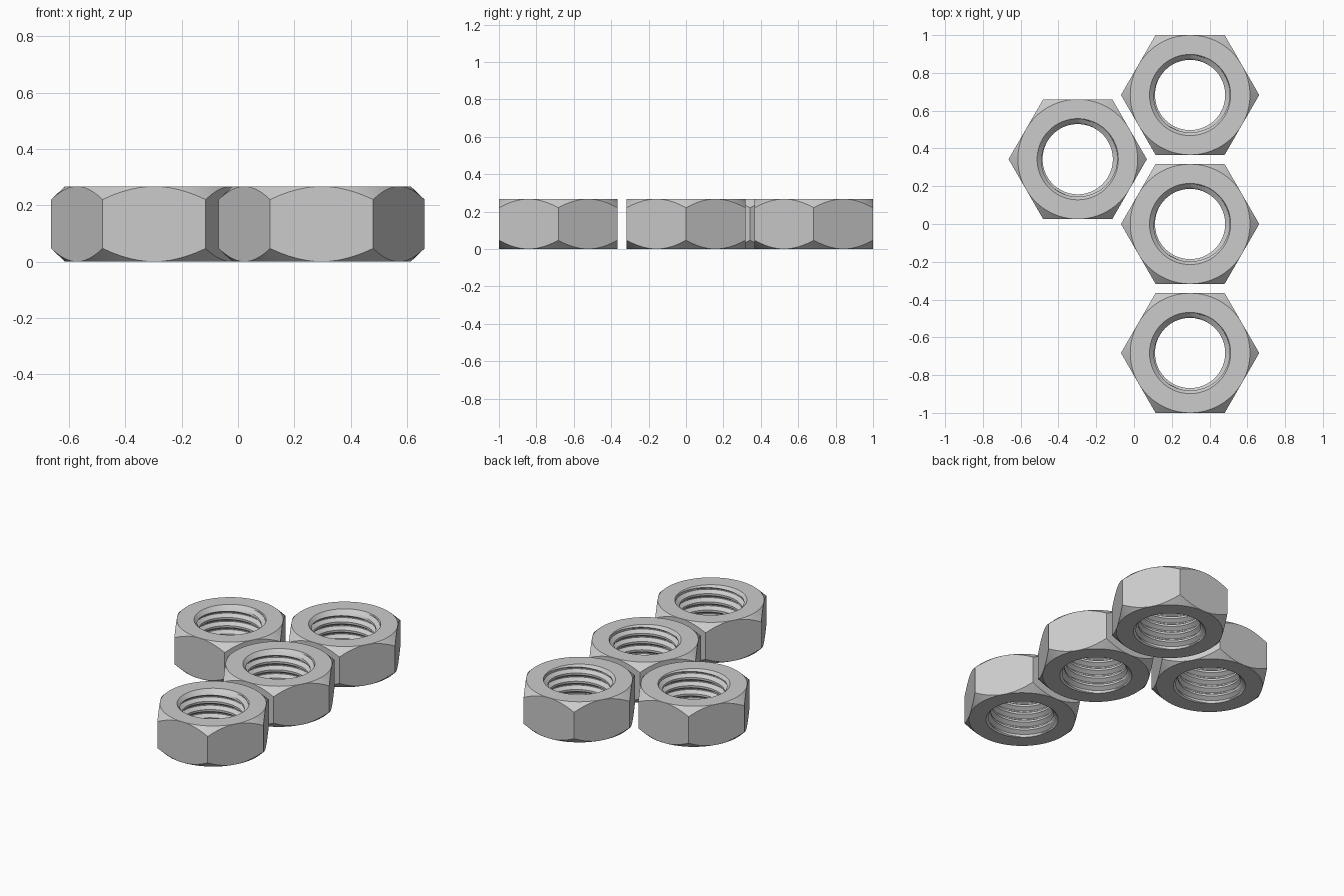
import bpy, bmesh, math

if "Cube" in bpy.data.objects:
    bpy.data.objects.remove(bpy.data.objects["Cube"])

H = 0.267            # nut height
FLAT = 0.317         # centre to flat
DROP = 0.95          # slope of the corner chamfer
MINOR, MAJOR, MOUTH = 0.186, 0.211, 0.215
PITCH = 0.054
N = 72               # columns around the nut

steel = bpy.data.materials.new("steel grey")
steel.diffuse_color = (0.6, 0.6, 0.6, 1)
steel.use_nodes = True
steel.node_tree.nodes["Principled BSDF"].inputs["Base Color"].default_value = steel.diffuse_color

# one thread turn: (fraction of pitch, radius), flat crest, flank, flat root, flank
TURN = [(0.0, MINOR), (0.25, MINOR), (0.40, (MINOR + MAJOR) / 2), (0.56, MAJOR),
        (0.69, MAJOR), (0.85, (MINOR + MAJOR) / 2)]
TURNS = math.ceil(H / PITCH) + 2


def column(angle):
    """Closed (radius, z) section of the nut at one angle."""
    corner = FLAT / math.cos(angle % (math.pi / 3) - math.pi / 6)
    drop = (corner - FLAT) * DROP
    pts = [(FLAT, 0), (corner, drop), (corner, H - drop), (FLAT, H)]
    # helical thread, run down the bore and clipped by the countersinks
    lift = PITCH * (angle / math.tau - 1)
    bore = []
    for t in range(TURNS):
        for frac, r in TURN:
            z = min(max((t + frac) * PITCH + lift, 0), H)
            bore.append((max(r, MOUTH - min(z, H - z)), z))
    bore = [(MOUTH, 0)] + bore + [(MOUTH, H)]
    return pts + bore[::-1]


def make_nut(name, x, y):
    bm = bmesh.new()
    cols = []
    for i in range(N + 1):
        a = math.tau * i / N
        # tiny inset keeps the corner lookup on the right side of each 60 degree step
        sec = column(a + 1e-7)
        cols.append([bm.verts.new((r * math.cos(a), r * math.sin(a), z)) for r, z in sec])
    for c, d in zip(cols, cols[1:]):
        for k in range(len(c)):
            j = (k + 1) % len(c)
            bm.faces.new((c[k], d[k], d[j], c[j]))
    # close the seam and collapse the clipped thread ends
    bmesh.ops.remove_doubles(bm, verts=bm.verts, dist=1e-5)
    bmesh.ops.dissolve_degenerate(bm, edges=bm.edges, dist=1e-5)
    bmesh.ops.recalc_face_normals(bm, faces=bm.faces)
    mesh = bpy.data.meshes.new(name)
    bm.to_mesh(mesh)
    bm.free()
    mesh.materials.append(steel)
    nut = bpy.data.objects.new(name, mesh)
    nut.location = (x, y, 0)
    bpy.context.collection.objects.link(nut)
    bpy.ops.object.select_all(action='DESELECT')
    nut.select_set(True)
    bpy.context.view_layer.objects.active = nut
    bpy.ops.object.shade_smooth_by_angle(angle=math.radians(25))


# three nuts in a row and one beside them
make_nut("back_nut", 0.297, 0.683)
make_nut("middle_nut", 0.297, 0.0)
make_nut("front_nut", 0.297, -0.683)
make_nut("side_nut", -0.298, 0.343)
